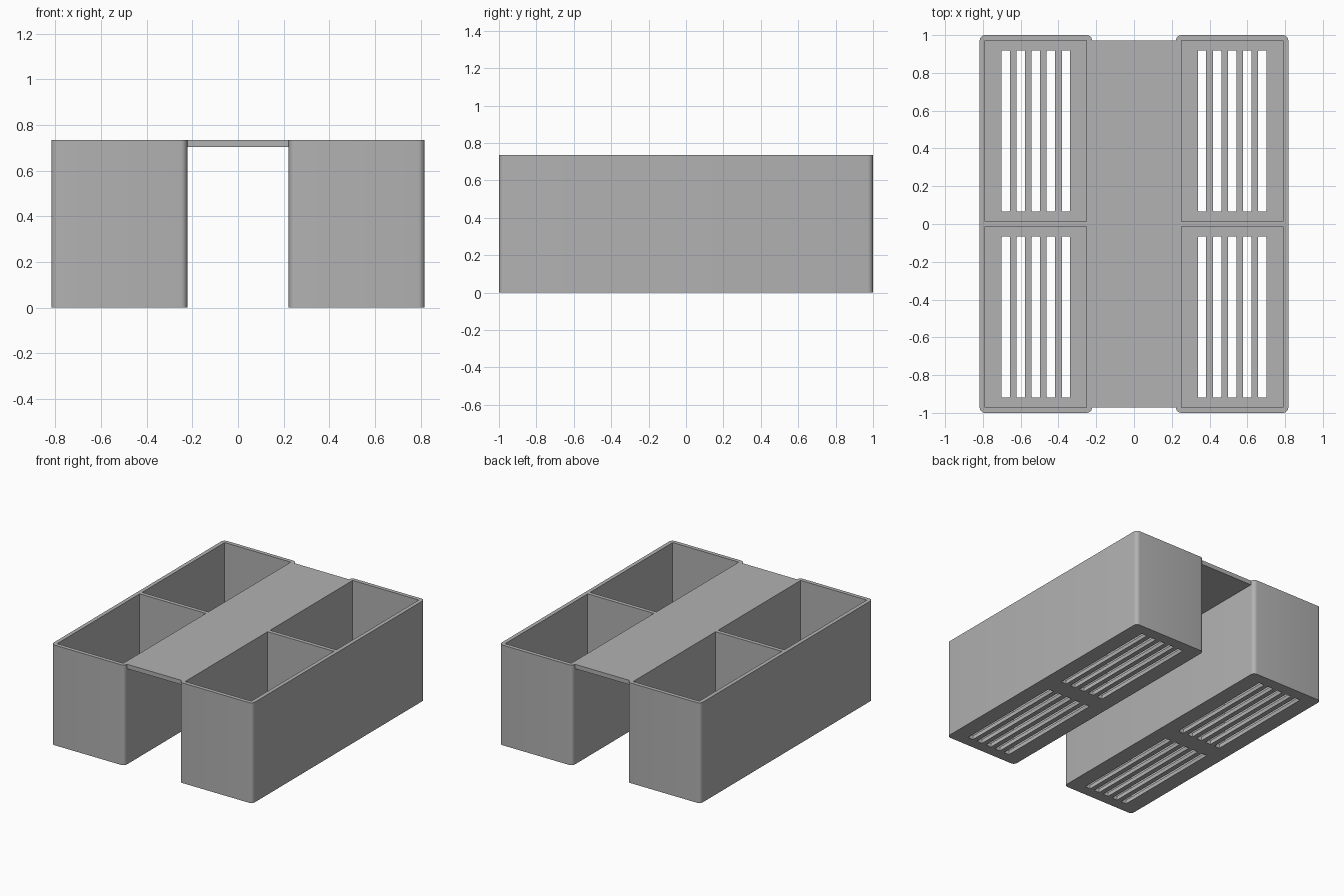
import bpy
import bmesh
from mathutils import Matrix, Vector

HEIGHT = 0.735
INNER, OUTER = 0.222, 0.817    # tray extent in x
WALL = 0.029                   # wall, floor and corner size
MID = (INNER + OUTER) / 2
END = 1 - WALL                 # inner face of the end walls

cube = bpy.data.objects.get("Cube")
if cube:
    bpy.data.objects.remove(cube, do_unlink=True)

grey = bpy.data.materials.new("plain grey")
grey.use_nodes = True
colour = (0.445, 0.445, 0.445, 1)
grey.diffuse_color = colour
grey.node_tree.nodes["Principled BSDF"].inputs["Base Color"].default_value = colour


def boxes(name, bounds, radius=0, segments=4):
    """One object made of boxes (low corner, high corner), upright edges rounded."""
    bm = bmesh.new()
    for low, high in bounds:
        low, high = Vector(low), Vector(high)
        size = Matrix.Diagonal((high - low).to_4d())
        bmesh.ops.create_cube(bm, size=1, matrix=Matrix.Translation((low + high) / 2) @ size)
    if radius:
        upright = [e for e in bm.edges
                   if abs((e.verts[0].co - e.verts[1].co).normalized().z) > 0.9]
        bmesh.ops.bevel(bm, geom=upright, offset=radius, segments=segments,
                        profile=0.5, affect='EDGES')
    mesh = bpy.data.meshes.new(name)
    bm.to_mesh(mesh)
    bm.free()
    mesh.materials.append(grey)
    obj = bpy.data.objects.new(name, mesh)
    bpy.context.collection.objects.link(obj)
    return obj


def cut(target, cutter):
    """Subtract the cutter from the target, then discard it."""
    mod = target.modifiers.new("cut", 'BOOLEAN')
    mod.operation = 'DIFFERENCE'
    mod.solver = 'EXACT'
    mod.object = cutter
    bpy.context.view_layer.objects.active = target
    bpy.ops.object.modifier_apply(modifier=mod.name)
    bpy.data.objects.remove(cutter, do_unlink=True)


def tray(name, side):
    """A deep two-bin tray with slotted floors; side is -1 or 1."""
    cx = side * MID
    half = (OUTER - INNER) / 2
    body = boxes(name, [((cx - half, -1, 0), (cx + half, 1, HEIGHT))], WALL, 6)

    # Two open bins separated by a divider
    bin_half = half - WALL
    spans = [(-END, -WALL / 2), (WALL / 2, END)]
    cut(body, boxes("bin_cutter", [((cx - bin_half, a, WALL), (cx + bin_half, b, 1))
                                   for a, b in spans]))

    # Five long drain slots in each floor
    slots = []
    for a, b in spans:
        for i in range(-2, 3):
            x = cx + i * 0.0795
            slots.append(((x - 0.022, a + 0.052, -0.1), (x + 0.022, b - 0.052, 0.1)))
    cut(body, boxes("slot_cutter", slots, 0.005, 2))

    bpy.ops.object.select_all(action='DESELECT')
    body.select_set(True)
    bpy.context.view_layer.objects.active = body
    bpy.ops.object.shade_smooth_by_angle(angle=0.6)


tray("right_tray", -1)
tray("left_tray", 1)

# Flat plate joining the tray tops
boxes("bridge_plate", [((-INNER, -END, HEIGHT - 0.032), (INNER, END, HEIGHT))])
